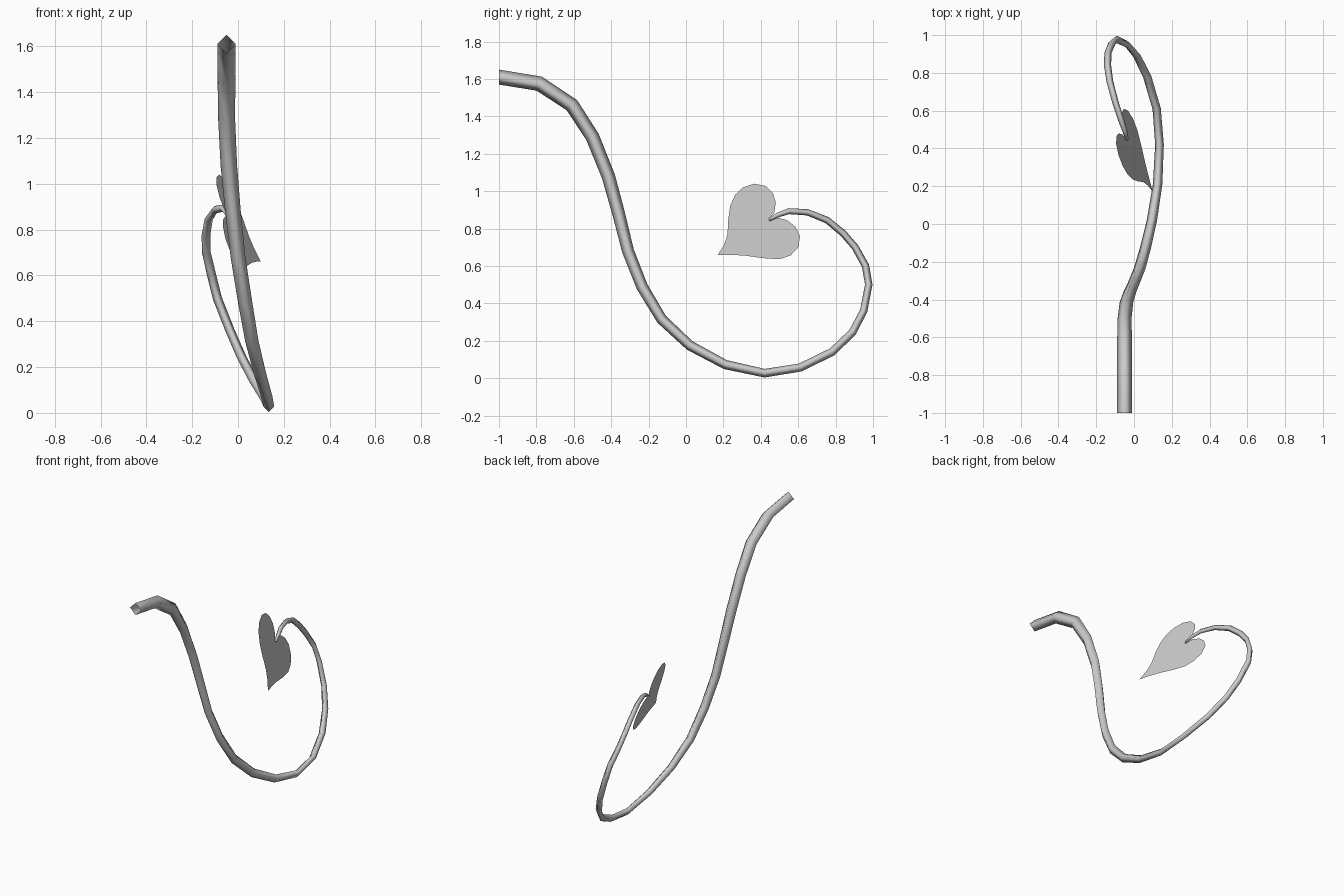
import bpy, bmesh, math
from mathutils import Vector

if "Cube" in bpy.data.objects:
    bpy.data.objects.remove(bpy.data.objects["Cube"])


def finish(name, bm, angle):
    me = bpy.data.meshes.new(name)
    bm.to_mesh(me)
    bm.free()
    ob = bpy.data.objects.new(name, me)
    bpy.context.collection.objects.link(ob)
    bpy.ops.object.select_all(action='DESELECT')
    bpy.context.view_layer.objects.active = ob
    ob.select_set(True)
    bpy.ops.object.shade_smooth_by_angle(angle=math.radians(angle))
    return ob


# Tail: four-sided tapered tube, open at the thick end (x, y, z, radius)
path = [
    (-.05, -1.0, 1.61, .040), (-.05, -.785, 1.575, .040), (-.05, -.61, 1.46, .039),
    (-.05, -.50, 1.29, .037), (-.04, -.415, 1.08, .036), (-.022, -.36, .88, .034),
    (0, -.31, .68, .032), (.03, -.235, .49, .031), (.06, -.13, .315, .029),
    (.095, .02, .175, .027), (.125, .21, .073, .025), (.135, .42, .027, .023),
    (.12, .61, .057, .022), (.07, .78, .14, .022), (.015, .89, .245, .021),
    (-.035, .95, .36, .020), (-.09, .977, .50, .020), (-.115, .96, .60, .020),
    (-.138, .905, .70, .019), (-.14, .84, .775, .019), (-.128, .755, .845, .018),
    (-.10, .65, .887, .017), (-.068, .55, .893, .016), (-.048, .49, .872, .013),
    (-.036, .445, .847, .008)]
pts = [Vector(p[:3]) for p in path]
bm = bmesh.new()
rings = []
for i, p in enumerate(pts):
    t = (pts[min(i + 1, len(pts) - 1)] - pts[max(i - 1, 0)]).normalized()
    if i == 0:
        t = Vector((0, 1, 0))
    side = Vector((1, 0, 0))
    side = (side - t * side.dot(t)).normalized()
    up = side.cross(t)
    r = path[i][3]
    rings.append([bm.verts.new(p + d * r) for d in (side, up, -side, -up)])
for a, b in zip(rings, rings[1:]):
    for k in range(4):
        j = (k + 1) % 4
        bm.faces.new((a[k], a[j], b[j], b[k]))
bm.faces.new(rings[-1])
bmesh.ops.recalc_face_normals(bm, faces=bm.faces)
finish("tail", bm, 100)

# Heart-shaped tail tip: a thin tilted sheet, two lobes meeting on a spine (y, z)
tip, notch = (.17, .66), (.44, .845)
upper = [(.205, .715), (.222, .77), (.226, .85), (.236, .92), (.262, .98), (.305, 1.02),
         (.365, 1.04), (.425, 1.028), (.465, .99), (.48, .94), (.472, .885)]
lower = [(.24, .66), (.32, .655), (.41, .642), (.50, .636), (.56, .657), (.60, .70),
         (.61, .76), (.585, .81), (.54, .845), (.49, .858)]
bm = bmesh.new()


def leaf_vert(p):
    y, z = p
    return bm.verts.new((.10 - .2755 * (y - .17) - .338 * (z - .66), y, z))


v_tip, v_notch = leaf_vert(tip), leaf_vert(notch)
for lobe in (upper, lower):
    bm.faces.new([v_tip] + [leaf_vert(p) for p in lobe] + [v_notch])
bmesh.ops.recalc_face_normals(bm, faces=bm.faces)
bmesh.ops.triangulate(bm, faces=bm.faces)
finish("heart_tip", bm, 30)
